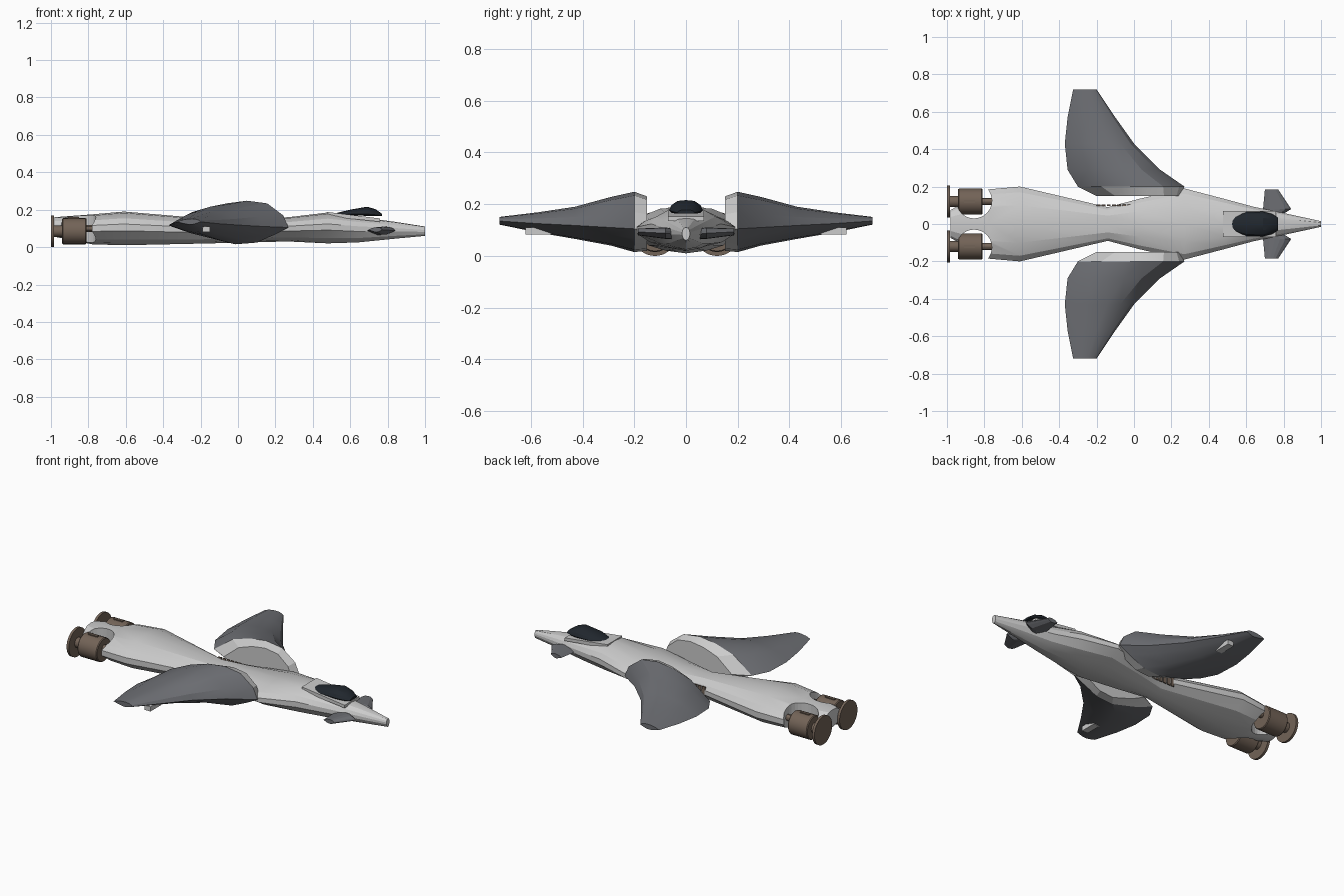
import bpy, bmesh, math
from mathutils import Vector

if "Cube" in bpy.data.objects:
    bpy.data.objects.remove(bpy.data.objects["Cube"])


def material(name, rgb):
    m = bpy.data.materials.new(name)
    m.diffuse_color = (*rgb, 1)
    m.use_nodes = True
    m.node_tree.nodes["Principled BSDF"].inputs["Base Color"].default_value = m.diffuse_color
    return m


DARK = material("dark_grey", (0.15, 0.155, 0.17))
GLASS = material("dark_glass", (0.015, 0.02, 0.027))
BROWN = material("burnt_metal", (0.17, 0.125, 0.095))


def finish(name, bm, mat=None, smooth=None):
    bmesh.ops.recalc_face_normals(bm, faces=bm.faces)
    me = bpy.data.meshes.new(name)
    bm.to_mesh(me)
    bm.free()
    ob = bpy.data.objects.new(name, me)
    bpy.context.collection.objects.link(ob)
    if mat:
        me.materials.append(mat)
    if smooth:
        bpy.context.view_layer.objects.active = ob
        ob.select_set(True)
        bpy.ops.object.shade_smooth_by_angle(angle=math.radians(smooth))
        ob.select_set(False)
    return ob


def loft(name, rings, mat=None, smooth=None):
    bm = bmesh.new()
    vr = [[bm.verts.new(p) for p in r] for r in rings]
    n = len(vr[0])
    for a, b in zip(vr, vr[1:]):
        for i in range(n):
            bm.faces.new((a[i], a[(i + 1) % n], b[(i + 1) % n], b[i]))
    bm.faces.new(vr[0])
    bm.faces.new(vr[-1])
    return finish(name, bm, mat, smooth)


def body_rings(stations, half):
    # half: (width fraction, height fraction) from top centre to bottom centre
    prof = half + [(-u, v) for u, v in reversed(half) if u > 0]
    return [[(x, u * w, b + v * (t - b)) for u, v in prof]
            for x, w, b, t in stations]


def turned(name, prof, y, z, mat, seg=24):
    # prof: (x, radius) stations along the x axis
    rings = [[(x, y + r * math.cos(k * math.tau / seg), z + r * math.sin(k * math.tau / seg))
              for k in range(seg)] for x, r in prof]
    return loft(name, rings, mat, 30)


def box(name, lo, hi, mat=None):
    x0, y0, z0 = lo
    x1, y1, z1 = hi
    return loft(name, [[(x, y0, z0), (x, y1, z0), (x, y1, z1), (x, y0, z1)]
                       for x in (x0, x1)], mat)


# Fuselage with a pinched waist
hull = [(0, 1), (0.5, 0.96), (0.85, 0.8), (1, 0.63), (1, 0.43), (0.72, 0.17), (0.4, 0.06), (0, 0)]
stations = [(1, .015, .06, .11), (.84, .05, .045, .135), (.64, .092, .025, .162),
            (.48, .135, .02, .185), (.27, .19, .03, .16), (.03, .135, .025, .15),
            (-.14, .09, .02, .15), (-.61, .2, .01, .19), (-.78, .185, .015, .175),
            (-.98, .075, .055, .16)]
fuselage = loft("fuselage", body_rings(stations, hull), None, 20)

# Round notches for the engines
for s in (-1, 1):
    rings = [[(-.855 + .095 * math.cos(k * math.tau / 32),
               s * .125 + .095 * math.sin(k * math.tau / 32), z) for k in range(32)]
             for z in (-.1, .3)]
    cutter = loft("notch_cutter", rings)
    mod = fuselage.modifiers.new("notch", 'BOOLEAN')
    mod.operation = 'DIFFERENCE'
    mod.solver = 'EXACT'
    mod.object = cutter
    cutter.hide_render = True
    cutter.hide_set(True)

# Canopy and the plate it sits on
dome = [(0, 1), (.5, .93), (.85, .6), (1, .2), (.85, 0), (0, 0)]
loft("canopy", body_rings([(.525, .035, .172, .182), (.6, .063, .17, .2), (.69, .066, .167, .216),
                           (.735, .055, .165, .203), (.77, .035, .165, .178)], dome), GLASS, 25)
slab = [(0, 1), (1, 1), (1, 0), (0, 0)]
loft("cockpit_plate", body_rings([(.475, .07, .165, .188), (.76, .07, .135, .153)], slab))

# Wing cross-section: chord fraction from trailing edge, height fraction
foil = [(0, 0), (.22, .65), (.42, .9), (.61, 1), (.8, .9), (.95, .45), (1, 0),
        (.88, -.4), (.7, -.9), (.5, -1), (.2, -.5)]


def wing_ring(s, st):
    y, xt, xl, mid, up, down = st
    return [(xt + u * (xl - xt), s * y, mid + v * (up if v > 0 else down)) for u, v in foil]


root = [(.15, -.2, .25, .105, .125, .085), (.2, -.3, .27, .105, .143, .09)]
outer = [root[1], (.29, -.355, .14, .11, .118, .07), (.43, -.37, .0, .118, .072, .052),
         (.57, -.355, -.1, .125, .044, .035), (.72, -.325, -.2, .135, .016, .014)]
canard = [(.055, .69, .80, .085, .022, .02), (.08, .69, .84, .088, .022, .022),
          (.185, .70, .77, .093, .013, .013)]

for s, side in ((-1, "right"), (1, "left")):
    loft(side + "_wing_root", [wing_ring(s, st) for st in root], None, 20)
    loft(side + "_wing", [wing_ring(s, st) for st in outer], DARK, 25)
    loft(side + "_canard", [wing_ring(s, st) for st in canard], DARK)
    # Slot fairing under the outer wing
    y0, y1 = sorted((s * .52, s * .62))
    box(side + "_wing_slot", (-.19, y0, .082), (-.15, y1, .11))
    # Engine: feed pipe, drum, core shaft and rear disc
    y = s * .12
    turned(side + "_engine_drum", [(-.94, .066), (-.935, .07), (-.815, .07), (-.81, .066)], y, .085, BROWN)
    turned(side + "_feed_pipe", [(-.815, .018), (-.74, .018)], y, .1, BROWN, 12)
    turned(side + "_nozzle_shaft", [(-.985, .03), (-.94, .03)], y, .085, BROWN, 16)
    turned(side + "_nozzle_disc", [(-1, .085), (-.985, .085)], y, .085, BROWN, 32)
    # Clamp on top of the drum
    box(side + "_engine_clamp", (-.91, y - .008, .15), (-.85, y + .008, .16), BROWN)

# Row of vent slats at the waist, left side only
for i in range(8):
    x = -.2 + i * .0275
    box(f"vent_slat_{i + 1}", (x, .097, .06), (x + .02, .103, .125), BROWN)
